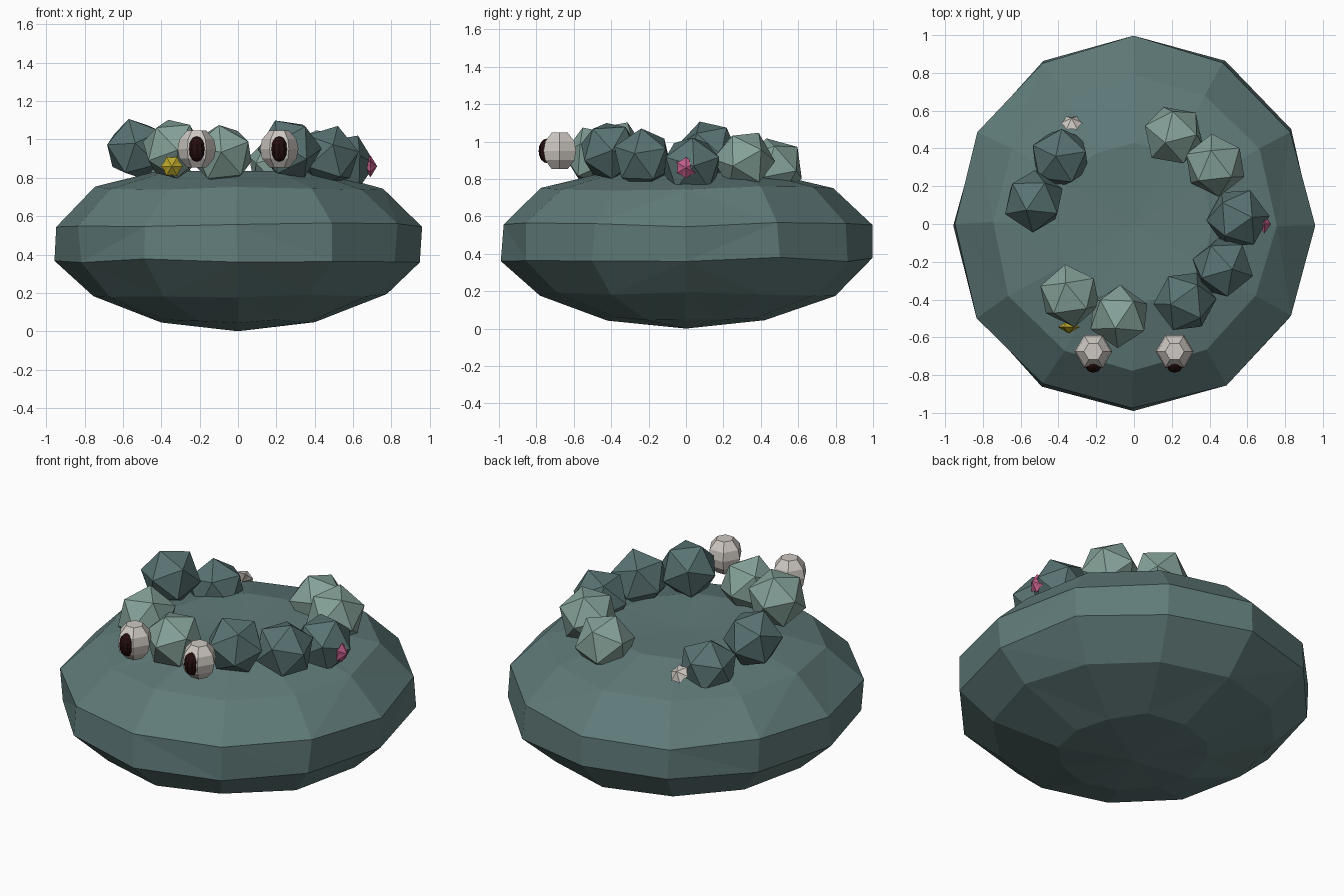
import bpy
import bmesh
import math
import random
from mathutils import Euler, Vector

random.seed(4)

cube = bpy.data.objects.get("Cube")
if cube:
    bpy.data.objects.remove(cube, do_unlink=True)


def material(name, rgb):
    mat = bpy.data.materials.new(name)
    mat.use_nodes = True
    mat.diffuse_color = (*rgb, 1)
    node = mat.node_tree.nodes["Principled BSDF"]
    node.inputs["Base Color"].default_value = (*rgb, 1)
    node.inputs["Roughness"].default_value = 0.9
    return mat


SLATE = material("slate green", (0.115, 0.195, 0.19))
DARK = material("dark teal stone", (0.1, 0.17, 0.17))
PALE = material("pale sage stone", (0.235, 0.36, 0.32))
IVORY = material("ivory", (0.62, 0.58, 0.54))
BLACK = material("brown black", (0.017, 0.004, 0.004))
YELLOW = material("yellow", (0.49, 0.38, 0.025))
PINK = material("pink", (0.55, 0.115, 0.26))


def finish(bm, name, mat, location=(0, 0, 0), rotation=(0, 0, 0)):
    bmesh.ops.recalc_face_normals(bm, faces=bm.faces)
    mesh = bpy.data.meshes.new(name)
    bm.to_mesh(mesh)
    bm.free()
    mesh.materials.append(mat)
    obj = bpy.data.objects.new(name, mesh)
    obj.location = location
    obj.rotation_euler = rotation
    bpy.context.collection.objects.link(obj)
    return obj


def lathe(profile, sides, notch=1.0):
    """Turned solid; a notch below one pulls in every second side."""
    bm = bmesh.new()
    rings = []
    for radius, z in profile:
        if radius == 0:
            rings.append([bm.verts.new((0, 0, z))] * sides)
            continue
        ring = []
        for i in range(sides):
            a = math.tau * i / sides
            r = radius * (notch if i % 2 else 1)
            ring.append(bm.verts.new((r * math.cos(a), r * math.sin(a), z)))
        rings.append(ring)
    for low, high in zip(rings, rings[1:]):
        for i in range(sides):
            j = (i + 1) % sides
            corners = dict.fromkeys((low[i], low[j], high[j], high[i]))
            bm.faces.new(list(corners))
    for (radius, _), ring in ((profile[0], rings[0]), (profile[-1], rings[-1])):
        if radius:
            bm.faces.new(ring)
    return bm


# Squat body with slightly uneven facets
body = lathe([(0, 0), (0.42, 0.05), (0.79, 0.185), (0.985, 0.37),
              (0.985, 0.555), (0.78, 0.75), (0.43, 0.835), (0, 0.82)], 12)
for v in body.verts:
    v.co.x *= 0.97
    if 0.04 < v.co.z < 0.8:
        v.co += Vector([random.uniform(-0.012, 0.012) for _ in range(3)])
bmesh.ops.triangulate(body, faces=[f for f in body.faces if random.random() < 0.5])
finish(body, "body", SLATE)

# Ring of boulders on the back
boulders = [
    (-0.34, -0.38, 0.95, PALE), (-0.08, -0.49, 0.92, PALE),
    (0.27, -0.41, 0.95, DARK), (0.47, -0.23, 0.91, DARK),
    (0.55, 0.03, 0.87, DARK), (0.43, 0.31, 0.9, PALE),
    (0.21, 0.47, 0.86, PALE), (-0.39, 0.35, 0.83, DARK),
    (-0.53, 0.12, 0.95, DARK),
]
for n, (x, y, z, mat) in enumerate(boulders, 1):
    bm = bmesh.new()
    bmesh.ops.create_icosphere(bm, subdivisions=1, radius=0.168)
    turn = Euler((random.uniform(0.1, 0.4), random.uniform(-0.4, -0.1),
                  random.uniform(0, math.tau)))
    finish(bm, f"boulder_{n}", mat, (x, y, z), turn)

# Eyes with pupils
for side, x in (("left", 0.215), ("right", -0.215)):
    eye = lathe([(0.05, -0.097), (0.09, -0.05), (0.1, 0),
                 (0.09, 0.05), (0.05, 0.097)], 6)
    finish(eye, f"{side}_eye", IVORY, (x, -0.675, 0.95))
    pupil = bmesh.new()
    bmesh.ops.create_uvsphere(pupil, u_segments=10, v_segments=8, radius=1)
    bmesh.ops.scale(pupil, vec=(0.045, 0.045, 0.066), verts=pupil.verts)
    finish(pupil, f"{side}_pupil", BLACK, (x, -0.743, 0.95))

# Small flowers growing from the boulders
flowers = [
    ("yellow_flower", YELLOW, (-0.345, -0.545, 0.86), (math.pi / 2, 0, 0)),
    ("pink_flower", PINK, (0.69, 0, 0.86), (0, math.pi / 2, 0)),
    ("white_flower", IVORY, (-0.33, 0.535, 0.84), (-0.8, 0, 0)),
]
for name, mat, place, turn in flowers:
    bm = lathe([(0, -0.035), (0.058, 0), (0, 0.035)], 12, notch=0.78)
    finish(bm, name, mat, place, turn)
